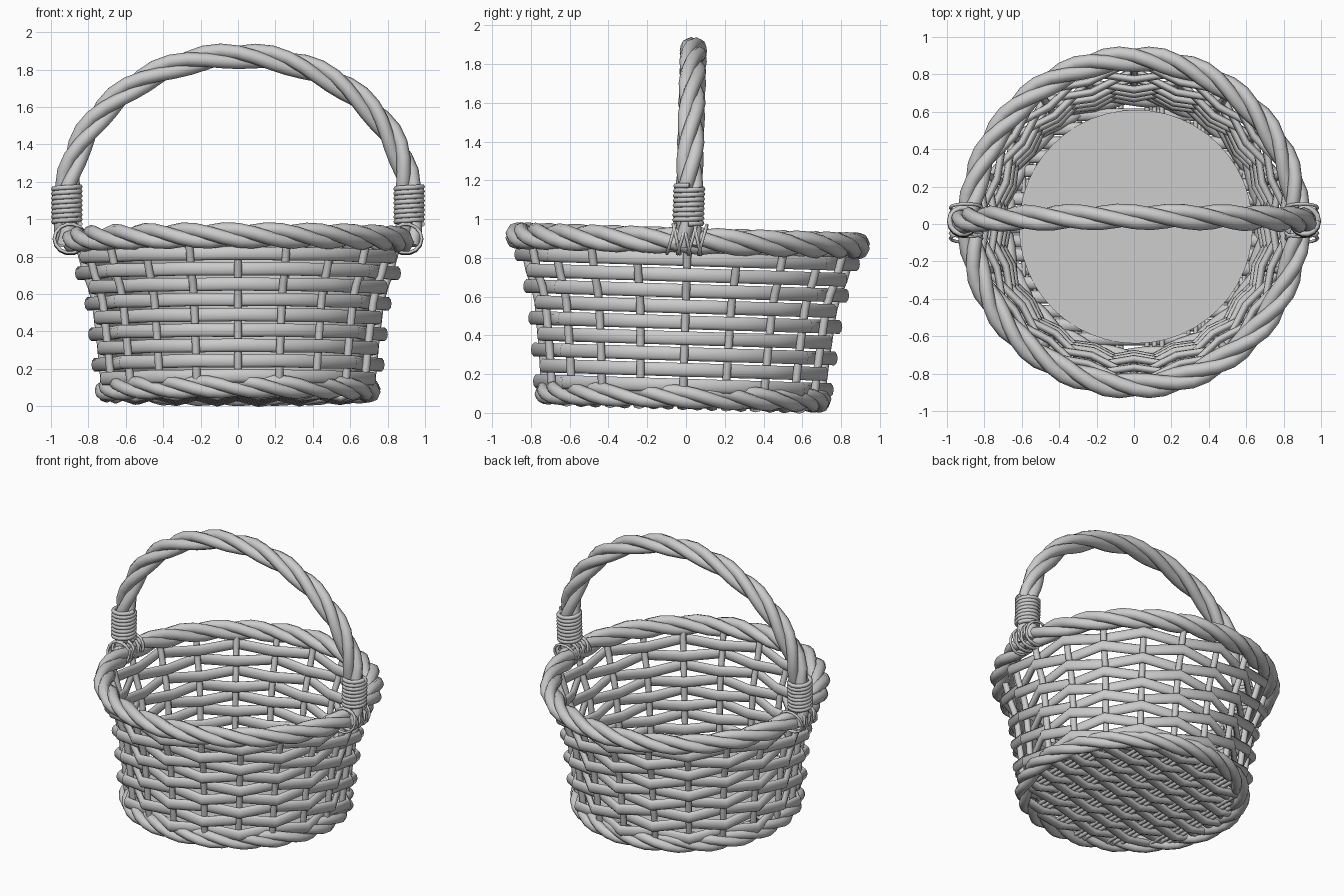
import bpy, bmesh
from math import sin, cos, pi, tau
from mathutils import Vector as V

if "Cube" in bpy.data.objects:
    bpy.data.objects.remove(bpy.data.objects["Cube"])

TILT, SHIFT = -0.03, -0.018   # the whole basket leans back slightly


def place(name, bm):
    bmesh.ops.recalc_face_normals(bm, faces=bm.faces)
    me = bpy.data.meshes.new(name)
    bm.to_mesh(me)
    bm.free()
    ob = bpy.data.objects.new(name, me)
    bpy.context.collection.objects.link(ob)
    ob.rotation_euler.x = TILT
    ob.location.y = SHIFT
    return ob


def sweep(name, paths, side, high, up, closed=False, n=8):
    """Sweep an elliptical section along each path, all in one mesh."""
    bm = bmesh.new()
    up = V(up)
    for pts in paths:
        pts = [V(p) for p in pts]
        m = len(pts)
        rings = []
        for i, p in enumerate(pts):
            a = pts[i - 1] if closed or i else p
            b = pts[(i + 1) % m] if closed or i < m - 1 else p
            t = (b - a).normalized()
            u = t.cross(up).normalized()
            w = u.cross(t)
            rings.append([bm.verts.new(p + u * side * cos(tau * k / n) + w * high * sin(tau * k / n))
                          for k in range(n)])
        for i in range(m if closed else m - 1):
            r, s = rings[i], rings[(i + 1) % m]
            for k in range(n):
                f = bm.faces.new((r[k], r[(k + 1) % n], s[(k + 1) % n], s[k]))
                f.smooth = True
        if not closed:
            bm.faces.new(rings[0])
            bm.faces.new(rings[-1])
    return place(name, bm)


def strands(path, up, offset, turns, closed, count=3):
    """Twist several strands around a centre path."""
    out, m = [], len(path)
    up = V(up)
    for s in range(count):
        pts = []
        for i, p in enumerate(path):
            a = path[i - 1] if closed or i else p
            b = path[(i + 1) % m] if closed or i < m - 1 else p
            t = (b - a).normalized()
            u = up.cross(t).normalized()
            w = t.cross(u)
            ang = tau * (turns * i / (m if closed else m - 1) + s / count)
            pts.append(p + (u * cos(ang) + w * sin(ang)) * offset)
        out.append(pts)
    return out


def circle(r, z, m):
    return [V((r * cos(tau * i / m), r * sin(tau * i / m), z)) for i in range(m)]


# Upright stakes following the flared wall
N = 20
wall = [(.06, .69), (.14, .715), (.30, .73), (.47, .75), (.55, .76),
        (.63, .78), (.71, .81), (.79, .83), (.88, .855)]


def wall_radius(z):
    for (z0, r0), (z1, r1) in zip(wall, wall[1:]):
        if z <= z1:
            return r0 + (r1 - r0) * (z - z0) / (z1 - z0)
    return wall[-1][1]


angles = [tau * k / N - pi / 2 for k in range(N)]
sweep("stakes", [[(r * cos(a), r * sin(a), z) for z, r in wall] for a in angles],
      .021, .021, (1, 0, 0))

# Horizontal weavers passing in and out of the stakes
rows = []
for i in range(9):
    z = .793 - .0815 * i
    r = wall_radius(z)
    rows.append([((r + .04 * (-1) ** (k + i)) * cos(a), (r + .04 * (-1) ** (k + i)) * sin(a), z)
                 for k, a in enumerate(angles)])
sweep("weavers", rows, .021, .037, (0, 0, 1), closed=True, n=10)

# Twisted top rim and base rim
sweep("top_rim", strands(circle(.875, .888, 72), (0, 0, 1), .034, 8, True),
      .037, .037, (0, 0, 1), closed=True)
sweep("base_rim", strands(circle(.705, .084, 63), (0, 0, 1), .030, 7, True),
      .033, .033, (0, 0, 1), closed=True)

# Twisted handle arch
arch = [V((-.915, 0, z)) for z in (.86, .94, 1.02)]
arch += [V((-.915 * cos(pi * i / 32), 0, 1.1 + .775 * sin(pi * i / 32))) for i in range(33)]
arch += [V((.915, 0, z)) for z in (1.02, .94, .86)]
sweep("handle", strands(arch, (0, 1, 0), .034, 4, False), .037, .037, (0, 1, 0))

# Coiled bindings on the handle legs and lashings around the rim
coils, loops = [], []
for s in (-1, 1):
    coils.append([(s * .915 + .071 * cos(tau * i / 14), .071 * sin(tau * i / 14), .975 + .20 * i / 112)
                  for i in range(113)])
    for j in range(7):
        y = -.085 + .027 * j
        lean = .02 * (-1) ** j
        loops.append([(s * (.897 + .085 * cos(tau * i / 14)), y + lean * sin(tau * i / 14),
                       .895 + .078 * sin(tau * i / 14)) for i in range(14)])
sweep("handle_bindings", coils, .014, .014, (0, 0, 1), n=6)
sweep("rim_lashings", loops, .009, .009, (0, 1, 0), closed=True, n=6)

# Woven base: groups of thin sticks along y, thick weavers along x
sticks = []
groups = [-.55 + .22 * g for g in range(6)]
for g in groups:
    for d in (-.04, 0, .04):
        h = (.69 ** 2 - (g + d) ** 2) ** .5
        sticks.append([(g + d, -h, .062), (g + d, h, .062)])
sweep("base_sticks", sticks, .013, .013, (0, 0, 1), n=6)

cross = []
for j in range(17):
    y = -.60 + .075 * j
    h = (.69 ** 2 - y * y) ** .5
    pts = [(-h, y, .07)]
    pts += [(g, y, .066 + .03 * (-1) ** (j + k)) for k, g in enumerate(groups) if abs(g) < h - .04]
    cross.append(pts + [(h, y, .07)])
sweep("base_weavers", cross, .034, .022, (0, 0, 1))

# Flat floor disc inside
bm = bmesh.new()
bmesh.ops.create_circle(bm, cap_ends=True, segments=48, radius=.625)
bmesh.ops.translate(bm, verts=bm.verts, vec=(.01, 0, .122))
place("floor_disc", bm)
